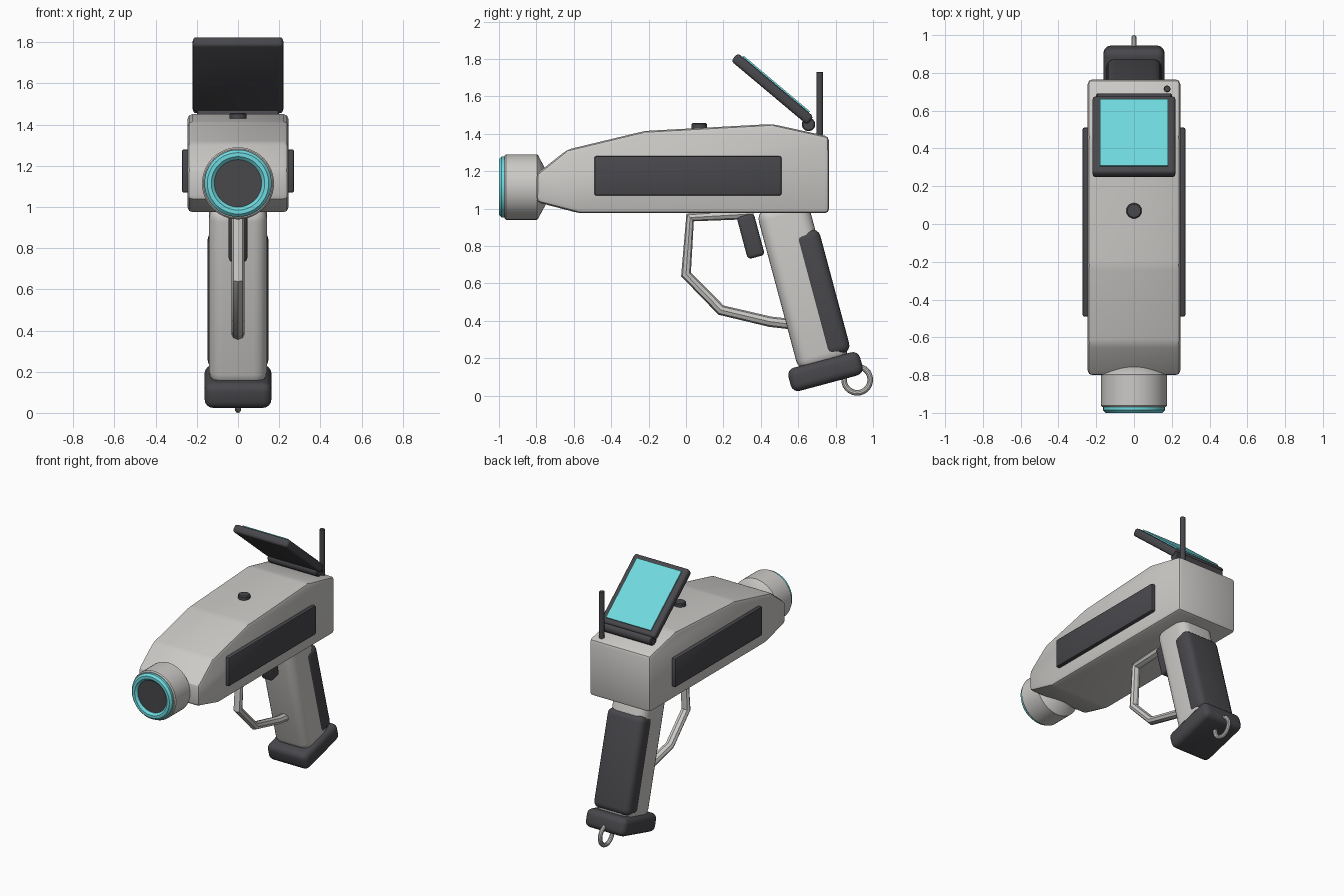
import bpy, bmesh, math
from mathutils import Matrix, Vector

if "Cube" in bpy.data.objects:
    bpy.data.objects.remove(bpy.data.objects["Cube"])


def material(name, rgb):
    m = bpy.data.materials.new(name)
    m.diffuse_color = (*rgb, 1)
    m.use_nodes = True
    m.node_tree.nodes["Principled BSDF"].inputs["Base Color"].default_value = m.diffuse_color
    return m


GREY = material("light grey", (0.60, 0.59, 0.57))
DARK = material("dark grey", (0.065, 0.065, 0.073))
TEAL = material("teal", (0.16, 0.70, 0.74))


def finish(name, bm, mat, angle=32):
    """Smooth shading with sharp edges kept, then make the object."""
    bmesh.ops.recalc_face_normals(bm, faces=bm.faces)
    for f in bm.faces:
        f.smooth = True
    for e in bm.edges:
        e.smooth = e.calc_face_angle(0) < math.radians(angle)
    me = bpy.data.meshes.new(name)
    bm.to_mesh(me)
    bm.free()
    me.materials.append(mat)
    ob = bpy.data.objects.new(name, me)
    bpy.context.collection.objects.link(ob)
    return ob


def bevel(bm, width, segments):
    bmesh.ops.bevel(bm, geom=bm.edges[:], offset=width, segments=segments,
                    profile=0.5, affect='EDGES', clamp_overlap=True)


def box(name, centre, size, mat, tilt=0, width=0.02, segments=3):
    """Rounded box turned about x by tilt degrees."""
    bm = bmesh.new()
    bmesh.ops.create_cube(bm, size=1)
    bmesh.ops.scale(bm, vec=size, verts=bm.verts)
    if width:
        bevel(bm, width, segments)
    bm.transform(Matrix.Translation(centre) @ Matrix.Rotation(math.radians(tilt), 4, 'X'))
    return finish(name, bm, mat)


def lathe(name, profile, centre, axis, mat, steps=48):
    """Turn (radius, height) points about an axis through centre."""
    bm = bmesh.new()
    vs = [bm.verts.new((r, 0, h)) for r, h in profile]
    es = [bm.edges.new(p) for p in zip(vs, vs[1:])]
    bmesh.ops.spin(bm, geom=vs + es, cent=(0, 0, 0), axis=(0, 0, 1),
                   angle=2 * math.pi, steps=steps)
    bmesh.ops.remove_doubles(bm, verts=bm.verts, dist=1e-5)
    rot = Vector((0, 0, 1)).rotation_difference(Vector(axis)).to_matrix().to_4x4()
    bm.transform(Matrix.Translation(centre) @ rot)
    return finish(name, bm, mat)


def rod(name, r, length, centre, axis, mat, chamfer=0.006, steps=24):
    h = length / 2
    return lathe(name, [(0, -h), (r - chamfer, -h), (r, -h + chamfer), (r, h - chamfer),
                        (r - chamfer, h), (0, h)], centre, axis, mat, steps)


# Body: side profile extruded across x
profile = [(-0.80, 1.035), (-0.80, 1.185), (-0.635, 1.315), (-0.22, 1.415),
           (0.46, 1.452), (0.765, 1.385), (0.765, 0.975), (-0.57, 0.975)]
bm = bmesh.new()
face = bm.faces.new([bm.verts.new((-0.245, y, z)) for y, z in profile])
ext = bmesh.ops.extrude_face_region(bm, geom=[face])
bmesh.ops.translate(bm, vec=(0.49, 0, 0),
                    verts=[v for v in ext["geom"] if isinstance(v, bmesh.types.BMVert)])
bmesh.ops.recalc_face_normals(bm, faces=bm.faces)
bevel(bm, 0.024, 2)
finish("body", bm, GREY, 25)

# Side panels
for side, x in (("right", 1), ("left", -1)):
    box(side + "_side_panel", (x * 0.25, 0.01, 1.175), (0.045, 1.0, 0.21), DARK, width=0.01, segments=2)

# Barrel, glowing ring and lens
FRONT = (0, -1, 0)
nose = (0, 0, 1.115)
lathe("barrel", [(0, 0.70), (0.168, 0.79), (0.175, 0.797), (0.175, 0.962), (0.168, 0.97), (0, 0.97)],
      nose, FRONT, GREY)
lathe("barrel_ring", [(0.115, 0.95), (0.163, 0.95), (0.163, 0.986), (0.149, 1.0),
                      (0.130, 1.0), (0.115, 0.986), (0.115, 0.95)], nose, FRONT, TEAL)
lathe("lens", [(0.117, 0.95), (0.117, 0.982), (0, 0.982)], nose, FRONT, DARK)

# Grip parts share a 15 degree tilt; u runs across the grip, v down it
S, C = math.sin(math.radians(15)), math.cos(math.radians(15))


def grip_box(name, u0, u1, v0, v1, half_x, mat, width, segments=4):
    u, v = (u0 + u1) / 2, (v0 + v1) / 2
    return box(name, (0, u * C + v * S, u * S - v * C),
               (2 * half_x, u1 - u0, v1 - v0), mat, 15, width, segments)


grip_box("grip", 0.617, 0.897, -0.86, 0.04, 0.14, GREY, 0.065, 5)
grip_box("grip_back_pad", 0.775, 0.915, -0.685, 0.0, 0.147, DARK, 0.045)
grip_box("grip_base", 0.555, 0.952, 0.005, 0.133, 0.162, DARK, 0.04)
grip_box("trigger", 0.508, 0.602, -0.85, -0.618, 0.045, DARK, 0.02)

# Trigger guard: tube along a path
path = [(0.36, 0.972), (0.022, 0.952), (0.0, 0.648), (0.187, 0.457), (0.45, 0.395), (0.60, 0.378)]
cu = bpy.data.curves.new("guard_path", 'CURVE')
cu.dimensions = '3D'
cu.bevel_depth = 0.028
cu.bevel_resolution = 2
cu.use_fill_caps = True
sp = cu.splines.new('POLY')
sp.points.add(len(path) - 1)
for p, (y, z) in zip(sp.points, path):
    p.co = (0, y, z, 1)
tmp = bpy.data.objects.new("guard_path", cu)
bpy.context.collection.objects.link(tmp)
bpy.context.view_layer.update()
me = bpy.data.meshes.new_from_object(tmp.evaluated_get(bpy.context.evaluated_depsgraph_get()))
bm = bmesh.new()
bm.from_mesh(me)
bmesh.ops.scale(bm, vec=(1.15, 1, 1), verts=bm.verts)
bpy.data.objects.remove(tmp)
bpy.data.meshes.remove(me)
finish("trigger_guard", bm, GREY)

# Lanyard ring under the base
lathe("lanyard_ring", [(0.07 + 0.015 * math.cos(i * math.pi / 5), 0.015 * math.sin(i * math.pi / 5))
                       for i in range(11)], (0, 0.915, 0.085), (1, 0, 0), GREY, 32)

# Tilted screen on its hinge
n = Vector((0, math.sin(math.radians(40)), math.cos(math.radians(40))))
mid = Vector((0, 0.462, 1.64))
box("screen_case", mid, (0.44, 0.53, 0.056), DARK, -40, 0.018, 3)
box("screen", mid + n * 0.032, (0.36, 0.46, 0.0095), TEAL, -40, 0)
rod("screen_hinge", 0.036, 0.40, (0, 0.655, 1.45), (1, 0, 0), DARK)

# Antenna and top button
rod("antenna", 0.018, 0.37, (0.175, 0.715, 1.545), (0, 0, 1), DARK, 0.003, 16)
rod("top_button", 0.041, 0.06, (0, 0.07, 1.427), (0, 0, 1), DARK)
